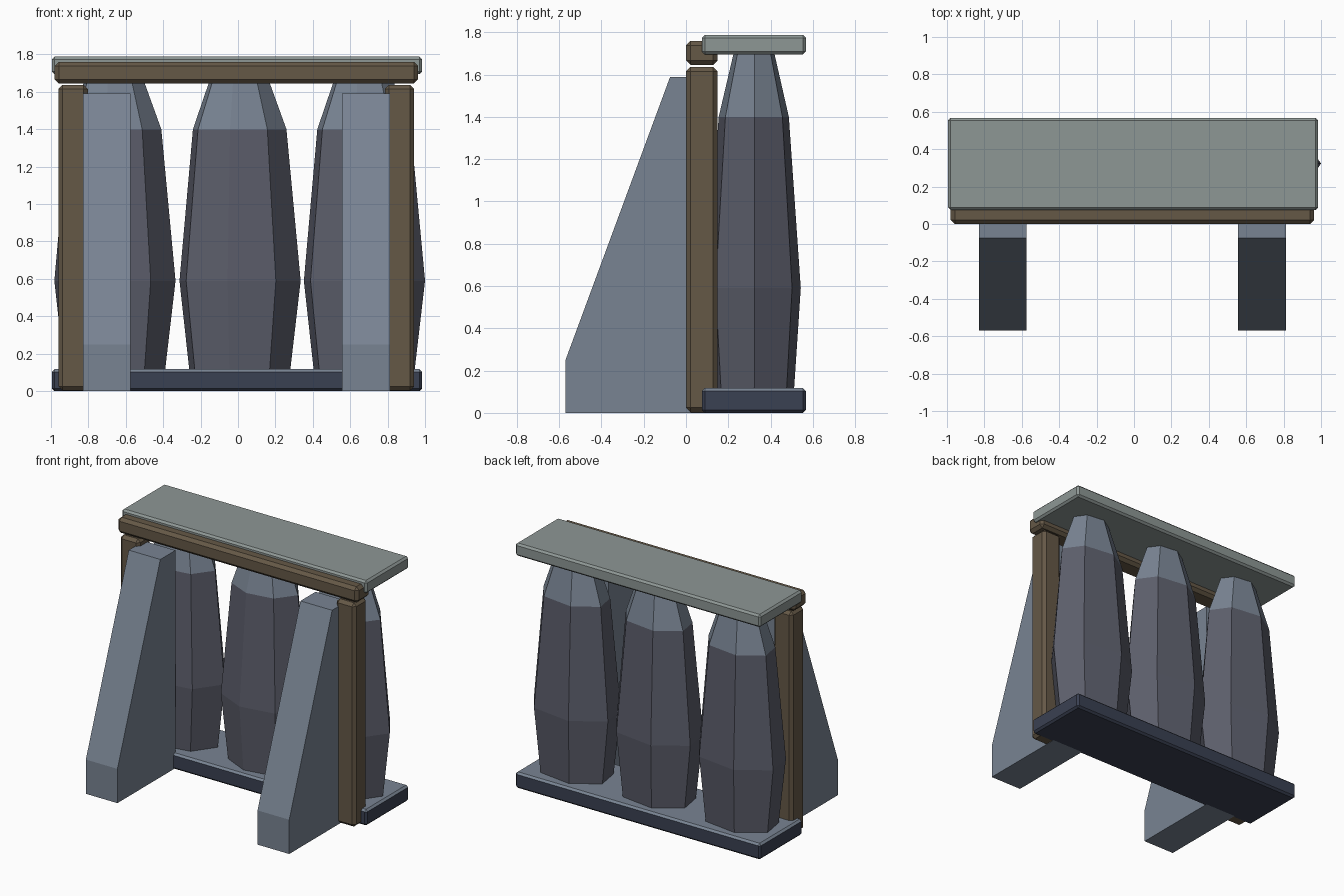
import bpy, bmesh
from math import cos, sin, radians

if "Cube" in bpy.data.objects:
    bpy.data.objects.remove(bpy.data.objects["Cube"])


def mat(name, rgb):
    m = bpy.data.materials.new(name)
    m.diffuse_color = (*rgb, 1)
    m.use_nodes = True
    m.node_tree.nodes["Principled BSDF"].inputs["Base Color"].default_value = m.diffuse_color
    return m


SLATE = mat("slate", (0.19, 0.23, 0.29))
STONE = mat("stone", (0.105, 0.11, 0.145))
DARK = mat("dark_stone", (0.042, 0.052, 0.085))
CAP = mat("pale_stone", (0.27, 0.31, 0.30))
WOOD = mat("wood", (0.13, 0.098, 0.062))


def finish(name, bm, mats, pick=None):
    """Turn a bmesh into an object; pick(face) gives the material slot."""
    bmesh.ops.recalc_face_normals(bm, faces=bm.faces)
    bm.normal_update()
    if pick:
        for f in bm.faces:
            f.material_index = pick(f)
    me = bpy.data.meshes.new(name)
    bm.to_mesh(me)
    bm.free()
    for m in mats:
        me.materials.append(m)
    ob = bpy.data.objects.new(name, me)
    bpy.context.collection.objects.link(ob)
    return ob


def box(name, lo, hi, mats, bevel, pick=None):
    """Chamfered box between two corners."""
    bm = bmesh.new()
    bmesh.ops.create_cube(bm, size=1)
    for v in bm.verts:
        v.co = [(a + b) / 2 + c * (b - a) for a, b, c in zip(lo, hi, v.co)]
    bmesh.ops.bevel(bm, geom=bm.edges[:], offset=bevel, segments=1,
                    profile=0.5, affect='EDGES')
    return finish(name, bm, mats, pick)


# Slabs: the base has a lighter top surface
box("base_slab", (-0.995, 0.075, 0), (0.985, 0.567, 0.117), [DARK, SLATE], 0.014,
    lambda f: int(f.normal.z > 0.5))
box("top_slab", (-0.995, 0.075, 1.695), (0.985, 0.567, 1.788), [CAP], 0.014)

# Timber frame
box("left_post", (-0.96, 0, 0.003), (-0.803, 0.15, 1.637), [WOOD], 0.022)
box("right_post", (0.785, 0, 0.003), (0.942, 0.15, 1.637), [WOOD], 0.022)
box("lintel", (-0.98, 0, 1.645), (0.963, 0.15, 1.76), [WOOD], 0.022)

# Sloped buttresses: side profile (y, z) extruded along x
PROFILE = [(-0.57, 0), (0.10, 0), (0.10, 1.59), (-0.075, 1.59), (-0.57, 0.25)]
for name, x0, x1 in (("left_buttress", -0.83, -0.575), ("right_buttress", 0.557, 0.813)):
    bm = bmesh.new()
    face = bm.faces.new([bm.verts.new((x0, y, z)) for y, z in PROFILE])
    ext = bmesh.ops.extrude_face_region(bm, geom=[face])
    for v in ext["geom"]:
        if isinstance(v, bmesh.types.BMVert):
            v.co.x = x1
    finish(name, bm, [SLATE])

# Seven-sided rough columns: rings of (z, x radius, y radius)
ANGLES = [0, 51, 107, 161, 213, 260, 307]
RINGS = [(0.10, 0.276, 0.196), (0.59, 0.333, 0.23), (1.40, 0.257, 0.171), (1.71, 0.145, 0.097)]
for name, cx in (("left_column", -0.667), ("middle_column", 0.002), ("right_column", 0.667)):
    bm = bmesh.new()
    loops = [[bm.verts.new((cx + rx * cos(radians(a)), 0.323 + ry * sin(radians(a)), z))
              for a in ANGLES] for z, rx, ry in RINGS]
    n = len(ANGLES)
    for low, high in zip(loops, loops[1:]):
        for i in range(n):
            j = (i + 1) % n
            bm.faces.new((low[i], low[j], high[j], high[i]))
    bm.faces.new(loops[0][::-1])
    bm.faces.new(loops[-1])
    finish(name, bm, [STONE, SLATE],
           lambda f: int(f.calc_center_median().z > 1.41))
